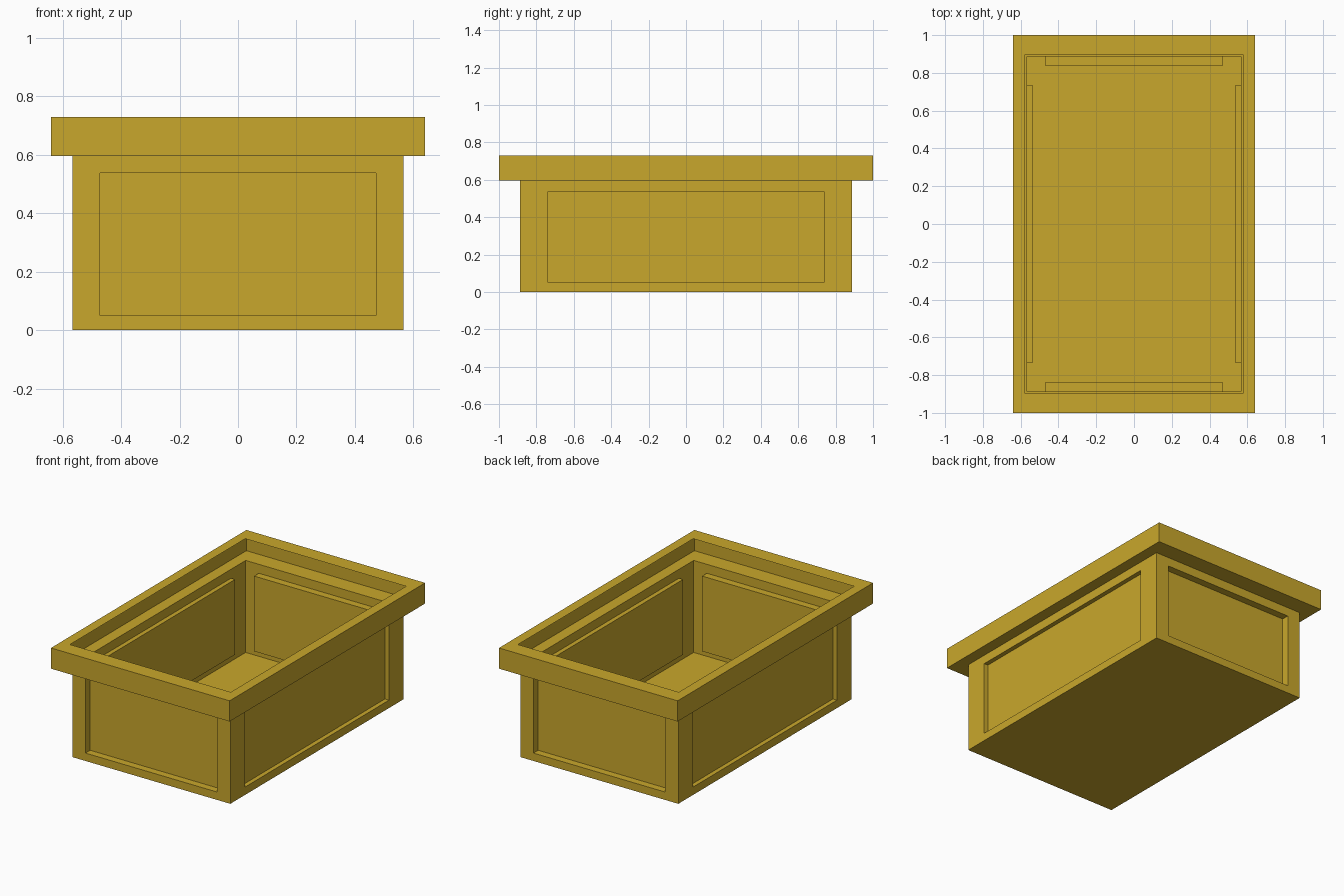
import bpy, bmesh
from mathutils import Matrix, Vector

cube = bpy.data.objects.get("Cube")
if cube:
    bpy.data.objects.remove(cube, do_unlink=True)

# Main dimensions (half widths and heights)
BODY_X, BODY_Y = 0.566, 0.887
RIM_X, RIM_Y = 0.64, 1.0
LIP_X, LIP_Y = 0.576, 0.897
LEDGE_Z, TOP_Z = 0.596, 0.73
PANEL_LOW, PANEL_HIGH = 0.051, 0.538

mustard = bpy.data.materials.new("mustard yellow")
mustard.use_nodes = True
colour = (0.584, 0.386, 0.025, 1)
mustard.diffuse_color = colour
mustard.node_tree.nodes["Principled BSDF"].inputs["Base Color"].default_value = colour


def rectangle(hx, hy, z):
    """Level loop of corners, counter-clockwise from above."""
    return [Vector((sx * hx, sy * hy, z))
            for sx, sy in ((-1, -1), (1, -1), (1, 1), (-1, 1))]


def wall_loop(half, depth, low, high):
    """Upright loop of corners on a wall that faces -y."""
    return [Vector((x, -depth, z))
            for x, z in ((-half, low), (half, low), (half, high), (-half, high))]


def face(bm, points):
    return bm.faces.new([bm.verts.new(p) for p in points])


def loft(bm, loops):
    """Join successive four-corner loops with quads."""
    for a, b in zip(loops, loops[1:]):
        for i in range(4):
            j = (i + 1) % 4
            face(bm, (a[i], a[j], b[j], b[i]))


def finish(bm, name):
    bmesh.ops.remove_doubles(bm, verts=bm.verts, dist=0.0005)
    mesh = bpy.data.meshes.new(name)
    bm.to_mesh(mesh)
    bm.free()
    mesh.materials.append(mustard)
    obj = bpy.data.objects.new(name, mesh)
    bpy.context.collection.objects.link(obj)


# Thin-walled tray: floor and four walls, each pressed inward as a panel
bm = bmesh.new()
face(bm, reversed(rectangle(BODY_X, BODY_Y, 0)))
walls = [(BODY_X, BODY_Y, 0.472, 0.048), (BODY_Y, BODY_X, 0.737, 0.029)]
for turn in range(4):
    half, depth, panel_half, recess = walls[turn % 2]
    spin = Matrix.Rotation(turn * 1.5707963, 3, 'Z')
    loops = [wall_loop(half, depth, 0, LEDGE_Z),
             wall_loop(panel_half, depth, PANEL_LOW, PANEL_HIGH),
             wall_loop(panel_half, depth - recess, PANEL_LOW, PANEL_HIGH)]
    loops = [[spin @ p for p in loop] for loop in loops]
    loft(bm, loops)
    face(bm, loops[-1])
finish(bm, "tray_body")

# Hollow rim: bottom ledge, outer band and top flange folded from one sheet
bm = bmesh.new()
loft(bm, [rectangle(BODY_X, BODY_Y, LEDGE_Z),
          rectangle(RIM_X, RIM_Y, LEDGE_Z),
          rectangle(RIM_X, RIM_Y, TOP_Z),
          rectangle(LIP_X, LIP_Y, TOP_Z)])
finish(bm, "tray_rim")
